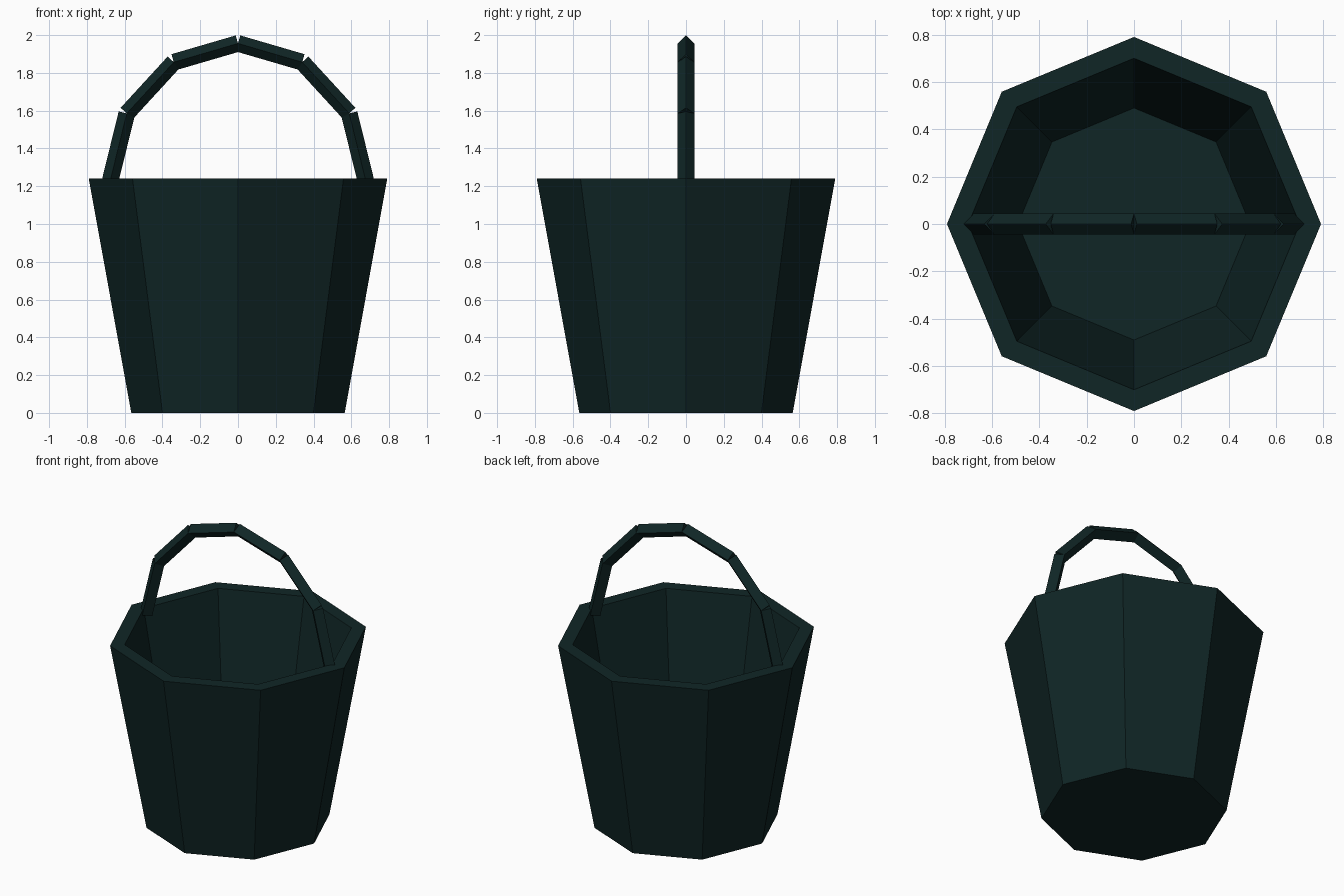
import bpy, bmesh, math
from mathutils import Vector

if "Cube" in bpy.data.objects:
    bpy.data.objects.remove(bpy.data.objects["Cube"])

mat = bpy.data.materials.new("dark teal")
mat.diffuse_color = (0.005, 0.019, 0.019, 1)
mat.use_nodes = True
mat.node_tree.nodes["Principled BSDF"].inputs["Base Color"].default_value = mat.diffuse_color


def finish(name, bm):
    bmesh.ops.recalc_face_normals(bm, faces=bm.faces)
    me = bpy.data.meshes.new(name)
    bm.to_mesh(me)
    bm.free()
    me.materials.append(mat)
    ob = bpy.data.objects.new(name, me)
    bpy.context.collection.objects.link(ob)
    return ob


# Bucket body: octagonal rings from outer base, over the rim, to inner floor
SIDES = 8
profile = [(0.565, 0.0), (0.79, 1.24), (0.70, 1.24), (0.49, 0.08)]
bm = bmesh.new()
rings = []
for r, z in profile:
    rings.append([bm.verts.new((r * math.cos(math.tau * i / SIDES),
                                r * math.sin(math.tau * i / SIDES), z))
                  for i in range(SIDES)])
for a, b in zip(rings, rings[1:]):
    for i in range(SIDES):
        j = (i + 1) % SIDES
        bm.faces.new((a[i], a[j], b[j], b[i]))
bm.faces.new(rings[0])
bm.faces.new(rings[-1])
finish("bucket_body", bm)

# Handle: six separate diamond-section bars along a half ellipse
R = 0.044
path = [Vector((0.68 * math.sin(math.radians(t)), 0,
                1.215 + 0.741 * math.cos(math.radians(t))))
        for t in range(-90, 91, 30)]
bm = bmesh.new()
side = Vector((0, 1, 0))
for p, q in zip(path, path[1:]):
    out = (q - p).cross(side).normalized()
    ends = [[bm.verts.new(c + d * R) for d in (out, side, -out, -side)]
            for c in (p, q)]
    for i in range(4):
        j = (i + 1) % 4
        bm.faces.new((ends[0][i], ends[0][j], ends[1][j], ends[1][i]))
    bm.faces.new(ends[0])
    bm.faces.new(ends[1])
finish("handle", bm)
